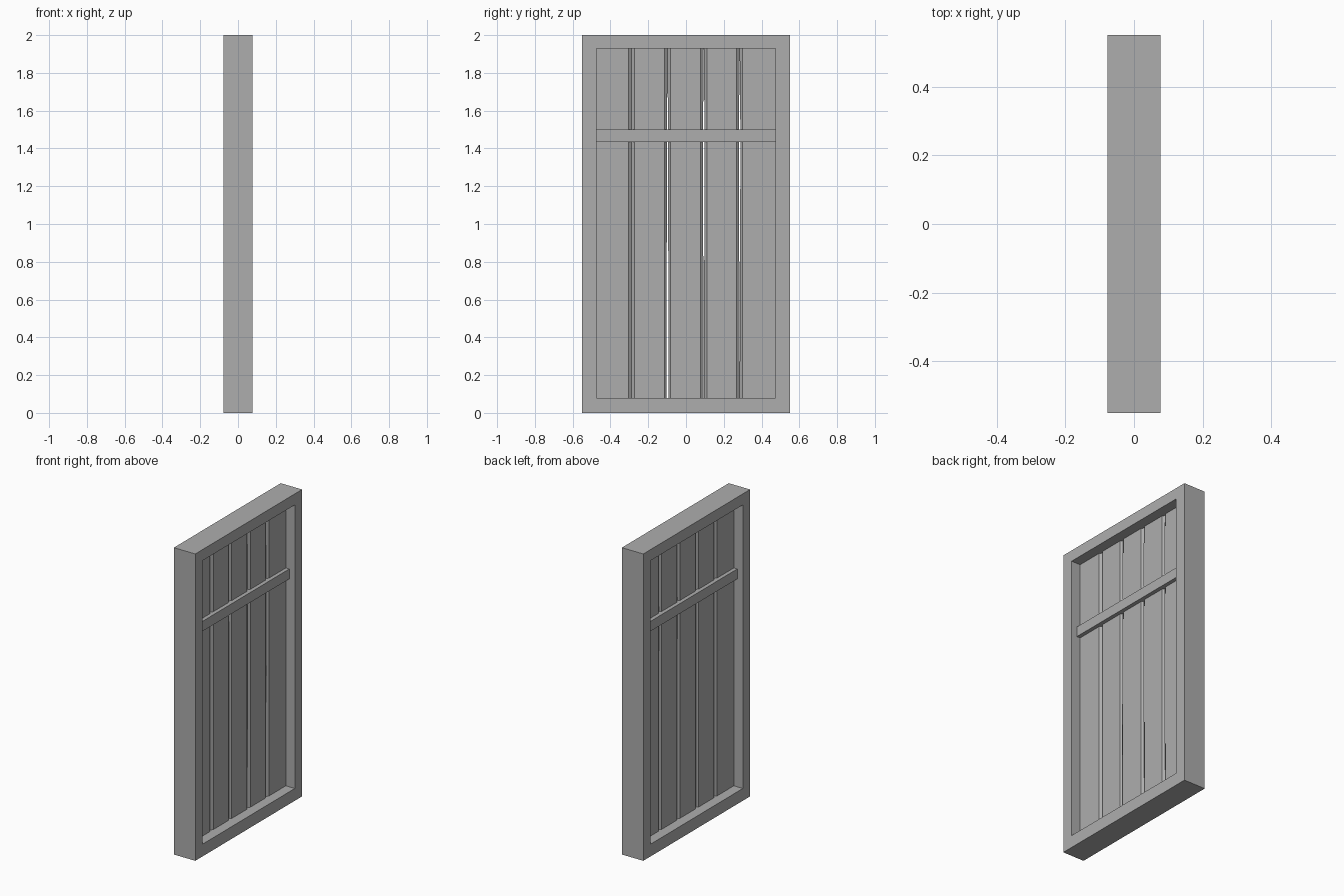
import bpy
import bmesh

cube = bpy.data.objects.get("Cube")
if cube:
    bpy.data.objects.remove(cube, do_unlink=True)

GREY = (0.42, 0.42, 0.42, 1)
mat = bpy.data.materials.new("weathered grey")
mat.use_nodes = True
mat.diffuse_color = GREY
mat.node_tree.nodes["Principled BSDF"].inputs["Base Color"].default_value = GREY


def loft(name, rings, closed=False):
    """Skin equal-sized rings of points; closed joins last to first, else caps the ends."""
    bm = bmesh.new()
    loops = [[bm.verts.new(p) for p in ring] for ring in rings]
    n = len(rings[0])
    pairs = list(zip(loops, loops[1:]))
    if closed:
        pairs.append((loops[-1], loops[0]))
    else:
        bm.faces.new(loops[0])
        bm.faces.new(loops[-1])
    for a, b in pairs:
        for i in range(n):
            j = (i + 1) % n
            bm.faces.new((a[i], a[j], b[j], b[i]))
    bmesh.ops.recalc_face_normals(bm, faces=bm.faces)
    mesh = bpy.data.meshes.new(name)
    bm.to_mesh(mesh)
    bm.free()
    mesh.materials.append(mat)
    obj = bpy.data.objects.new(name, mesh)
    bpy.context.collection.objects.link(obj)
    return obj


def rect(x, y, low, high):
    return [(x, -y, low), (x, y, low), (x, y, high), (x, -y, high)]


# Outer frame: one rectangular ring with a square section
DEPTH = 0.077
IN_Y, IN_LOW, IN_HIGH = 0.475, 0.08, 1.928
loft("frame", [rect(-DEPTH, 0.55, 0, 2), rect(DEPTH, 0.55, 0, 2),
               rect(DEPTH, IN_Y, IN_LOW, IN_HIGH),
               rect(-DEPTH, IN_Y, IN_LOW, IN_HIGH)], closed=True)

# Cross rail standing proud of the planks on both faces
loft("cross_rail", [rect(-0.037, IN_Y, 1.435, 1.5), rect(0.037, IN_Y, 1.435, 1.5)])

# Planks with bevelled edges; a few joints open into narrow tapering slits
HALF, BEVEL = 0.012, 0.016
LEVELS = (IN_LOW, 1.46, IN_HIGH)
joints = [-0.495, -0.288, -0.098, 0.094, 0.284, 0.495]
slits = [(0, 0, 0), (0, 0, 0), (0.012, 0.005, 0),
         (0.001, 0.009, 0), (0, 0.008, 0), (0, 0, 0)]

for k in range(5):
    left, right = joints[k], joints[k + 1]
    rings = []
    for i, z in enumerate(LEVELS):
        tip_a = left + slits[k][i] / 2
        tip_b = right - slits[k + 1][i] / 2
        a, b = left + BEVEL, right - BEVEL
        rings.append([(0, tip_a, z), (HALF, a, z), (HALF, b, z),
                      (0, tip_b, z), (-HALF, b, z), (-HALF, a, z)])
    loft(f"plank_{k + 1}", rings)
